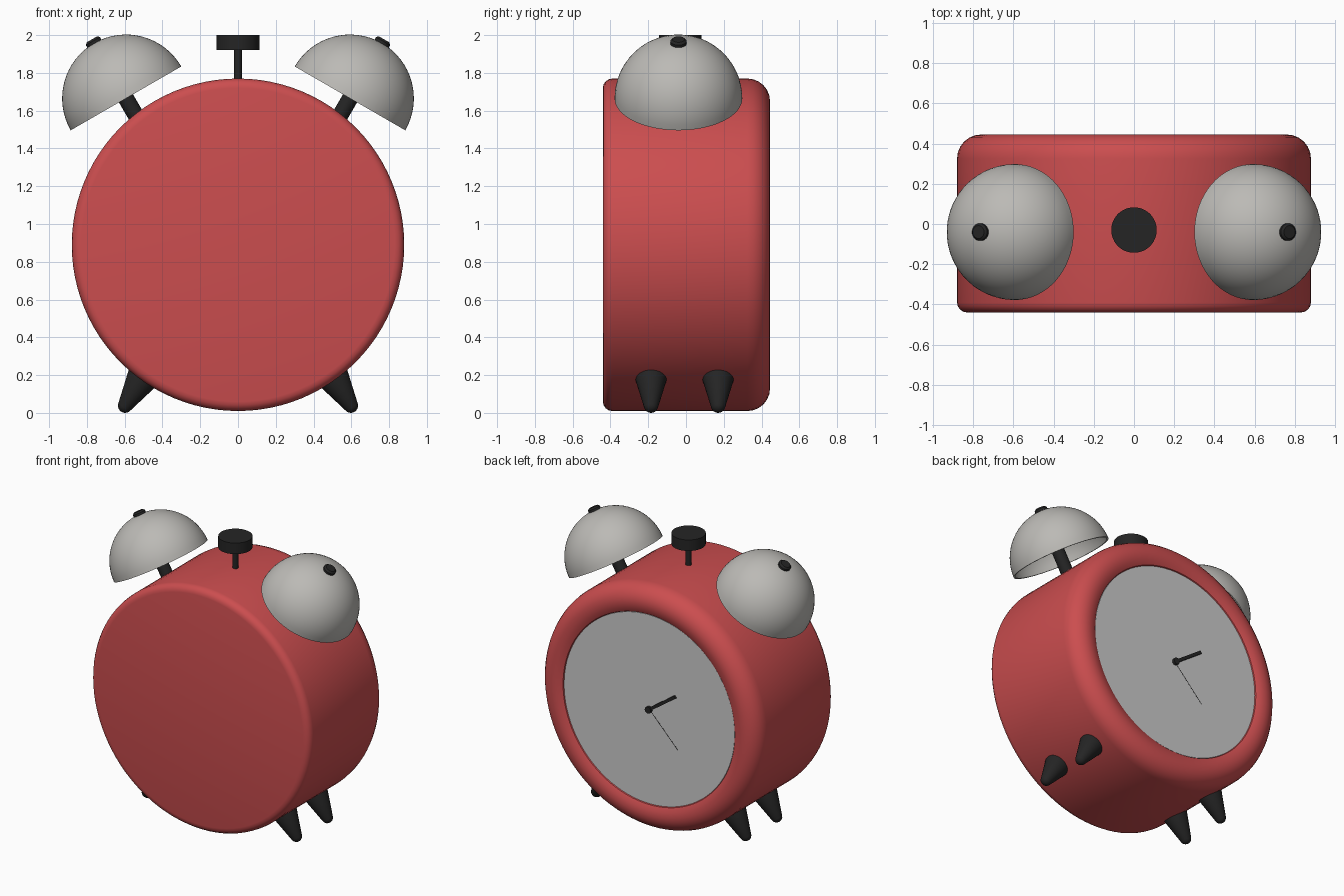
import bpy, bmesh, math
from mathutils import Vector

if "Cube" in bpy.data.objects:
    bpy.data.objects.remove(bpy.data.objects["Cube"])


def material(name, rgb):
    m = bpy.data.materials.new(name)
    m.diffuse_color = (*rgb, 1)
    m.use_nodes = True
    m.node_tree.nodes["Principled BSDF"].inputs["Base Color"].default_value = m.diffuse_color
    return m


RED = material("red enamel", (0.60, 0.075, 0.078))
SILVER = material("warm silver", (0.50, 0.49, 0.465))
WHITE = material("pale dial", (0.60, 0.60, 0.60))
BLACK = material("black", (0.018, 0.018, 0.018))


def lathe(name, profile, origin, axis, mat, steps=64):
    """Spin a (radius, height) profile around an axis through origin."""
    bm = bmesh.new()
    vs = [bm.verts.new((r, 0, h)) for r, h in profile]
    es = [bm.edges.new(p) for p in zip(vs, vs[1:])]
    bmesh.ops.spin(bm, geom=vs + es, cent=(0, 0, 0), axis=(0, 0, 1),
                   angle=2 * math.pi, steps=steps)
    bmesh.ops.remove_doubles(bm, verts=bm.verts, dist=1e-5)
    bmesh.ops.recalc_face_normals(bm, faces=bm.faces)
    rot = Vector((0, 0, 1)).rotation_difference(Vector(axis)).to_matrix()
    bmesh.ops.rotate(bm, verts=bm.verts, matrix=rot)
    bmesh.ops.translate(bm, verts=bm.verts, vec=origin)
    return finish(name, bm, mat)


def finish(name, bm, mat):
    me = bpy.data.meshes.new(name)
    bm.to_mesh(me)
    bm.free()
    me.materials.append(mat)
    ob = bpy.data.objects.new(name, me)
    bpy.context.collection.objects.link(ob)
    bpy.context.view_layer.objects.active = ob
    ob.select_set(True)
    bpy.ops.object.shade_smooth_by_angle(angle=math.radians(40))
    ob.select_set(False)
    return ob


def arc(cx, cy, r, a0, a1, n):
    return [(cx + r * math.cos(math.radians(a0 + (a1 - a0) * i / n)),
             cy + r * math.sin(math.radians(a0 + (a1 - a0) * i / n)))
            for i in range(n + 1)]


CZ = 0.89  # height of the body centre

# Body: flat plain side at -y, fat rounded rim around the dial at +y
body = [(0, -0.44)] + arc(0.83, -0.39, 0.05, -90, 0, 4)
body += arc(0.76, 0.325, 0.12, 0, 90, 6) + [(0.72, 0.44), (0.69, 0.425), (0.68, 0.40), (0, 0.40)]
lathe("body", body, (0, 0, CZ), (0, 1, 0), RED, 96)

# Dial, hub and hands
lathe("dial", [(0, 0.395), (0.685, 0.395), (0.685, 0.42), (0, 0.42)], (0, 0, CZ), (0, 1, 0), WHITE, 96)
lathe("hand_hub", [(0, 0.41), (0.024, 0.41), (0.024, 0.44), (0, 0.44)], (0, 0, CZ), (0, 1, 0), BLACK, 16)


def hand(name, length, width, degrees, y0, y1):
    bm = bmesh.new()
    bmesh.ops.create_cube(bm, size=1)
    a = math.radians(degrees)
    for v in bm.verts:
        u, w = (v.co.x + 0.5) * length, v.co.z * width
        v.co = (-(u * math.cos(a) - w * math.sin(a)),
                y0 if v.co.y < 0 else y1,
                CZ + u * math.sin(a) + w * math.cos(a))
    bmesh.ops.recalc_face_normals(bm, faces=bm.faces)
    finish(name, bm, BLACK)


hand("hour_hand", 0.26, 0.022, 35, 0.415, 0.435)
hand("minute_hand", 0.33, 0.005, -46, 0.41, 0.4205)

# Bells, stems and knobs, tilted outwards
for s, side in ((-1, "left"), (1, "right")):
    axis = Vector((0.5 * s, 0, 0.866))
    c = Vector((0.593 * s, -0.04, 1.665))
    R = 0.338
    shell = arc(0, 0, R, 90, 0, 16) + arc(0, 0, R - 0.012, 0, 90, 16)
    lathe(side + "_bell", shell, c, axis, SILVER)
    lathe(side + "_bell_stem", [(0, -0.2), (0.043, -0.2), (0.043, R - 0.006), (0, R - 0.006)], c, axis, BLACK, 24)
    lathe(side + "_bell_knob", [(0, R - 0.01), (0.043, R - 0.01), (0.043, R + 0.012),
                                (0.032, R + 0.023), (0, R + 0.023)], c, axis, BLACK, 24)

    # Tapered feet with rounded tips
    for y, place in ((-0.185, "front"), (0.17, "back")):
        foot = [(0, 0), (0.088, 0), (0.088, 0.02)] + arc(0, 0.205, 0.038, 15, 90, 5)
        lathe(side + "_" + place + "_foot", foot, (0.489 * s, y, 0.212), (0.53 * s, 0, -0.848), BLACK, 32)

# Alarm button on the top
lathe("button_rod", [(0, 1.70), (0.02, 1.70), (0.02, 1.94), (0, 1.94)], (0, -0.03, 0), (0, 0, 1), BLACK, 24)
lathe("button_cap", [(0, 1.92), (0.113, 1.92), (0.113, 2.0), (0, 2.0)], (0, -0.03, 0), (0, 0, 1), BLACK, 48)
